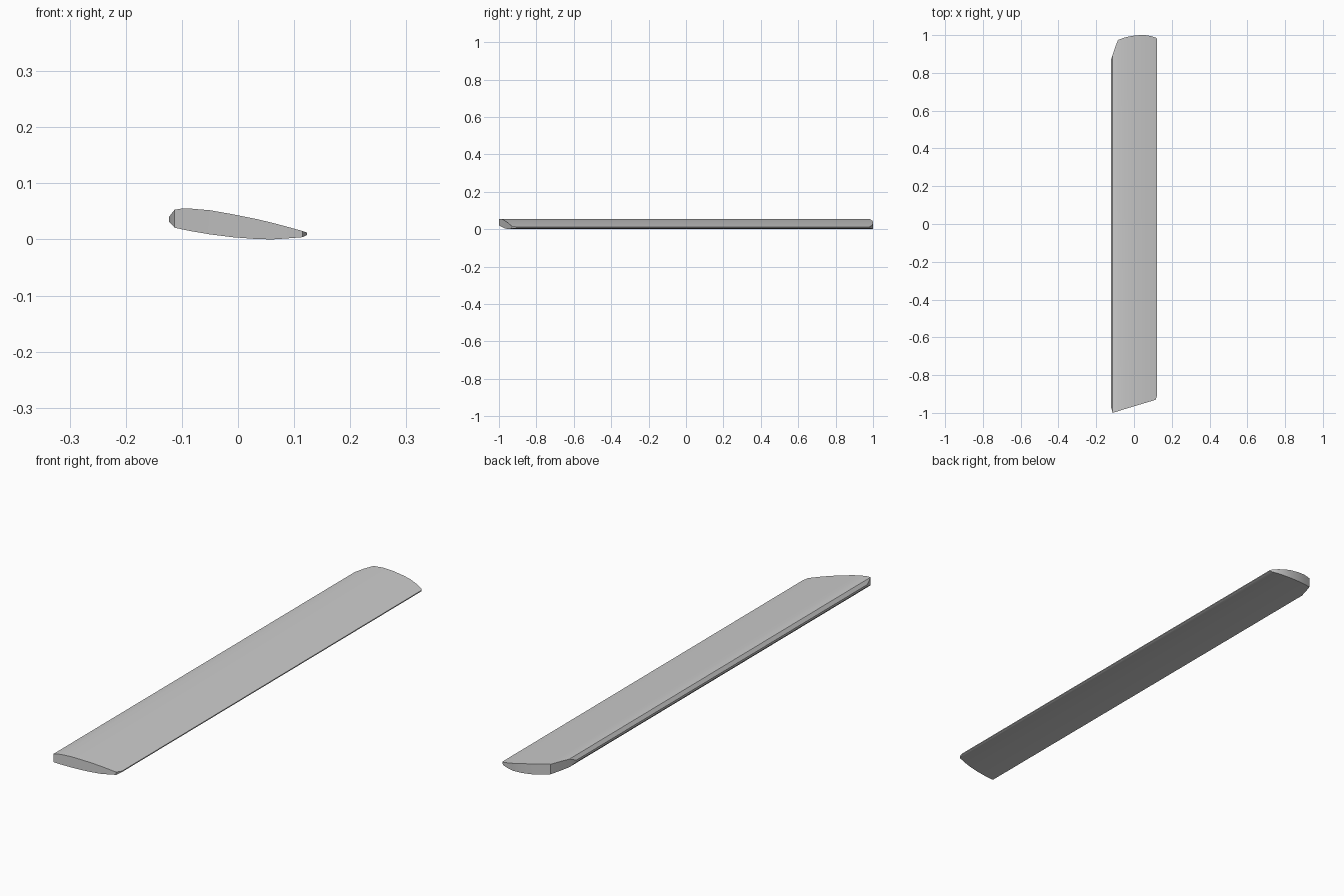
import bpy, bmesh, math

if "Cube" in bpy.data.objects:
    bpy.data.objects.remove(bpy.data.objects["Cube"])

# Chord stations: x, lower z, upper z, front end y, back end y
stations = [
    (-0.123, 0.032, 0.040, -0.965, 0.865),
    (-0.113, 0.021, 0.053, -1.000, 0.895),
    (-0.100, 0.018, 0.055, -0.996, 0.935),
    (-0.085, 0.015, 0.055, -0.991, 0.974),
    (-0.050, 0.009, 0.052, -0.980, 0.987),
    (-0.010, 0.004, 0.045, -0.968, 0.996),
    (0.030, 0.001, 0.037, -0.956, 1.000),
    (0.060, 0.000, 0.030, -0.947, 1.000),
    (0.090, 0.002, 0.022, -0.938, 0.995),
    (0.115, 0.004, 0.015, -0.930, 0.987),
    (0.123, 0.008, 0.012, -0.905, 0.980),
]

bm = bmesh.new()


def rail(z_index, y_index):
    return [bm.verts.new((s[0], s[y_index], s[z_index])) for s in stations]


def strip(a, b):
    for i in range(len(a) - 1):
        bm.faces.new((a[i], a[i + 1], b[i + 1], b[i]))


# Rails around the blade: bottom and top, at each end
bottom_front, top_front = rail(1, 3), rail(2, 3)
bottom_back, top_back = rail(1, 4), rail(2, 4)

# Upper skin, lower skin and the two end caps
strip(top_front, top_back)
strip(bottom_back, bottom_front)
strip(bottom_front, top_front)
strip(top_back, bottom_back)

# Narrow leading and trailing edges
for i in (0, -1):
    bm.faces.new((bottom_front[i], top_front[i], top_back[i], bottom_back[i]))

bmesh.ops.recalc_face_normals(bm, faces=bm.faces[:])
mesh = bpy.data.meshes.new("wing_blade")
bm.to_mesh(mesh)
bm.free()
blade = bpy.data.objects.new("wing_blade", mesh)
bpy.context.collection.objects.link(blade)

# Smooth skins with crisp end caps
bpy.context.view_layer.objects.active = blade
blade.select_set(True)
bpy.ops.object.shade_smooth_by_angle(angle=math.radians(30))
